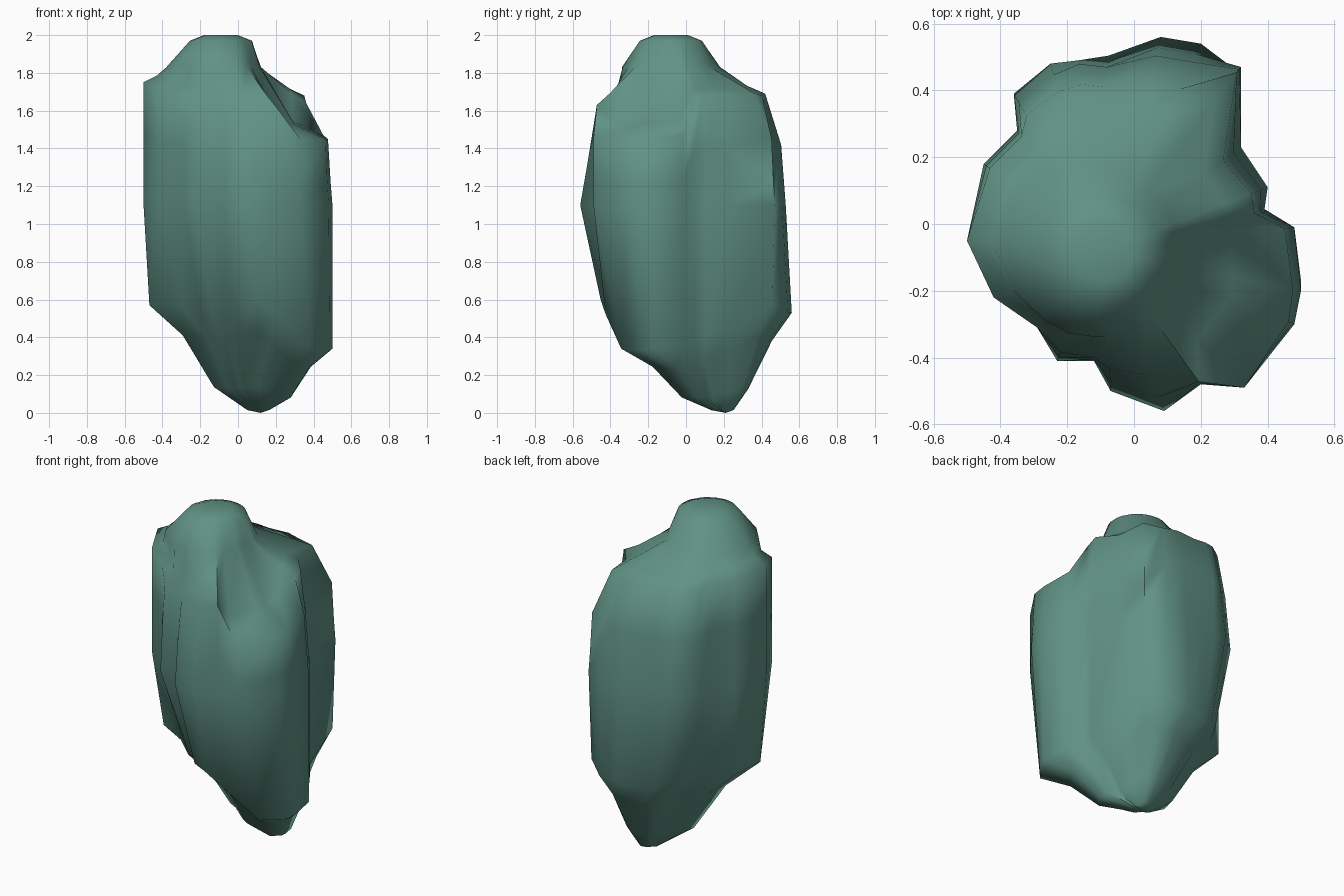
import bpy
import bmesh
from mathutils import Vector

cube = bpy.data.objects.get("Cube")
if cube:
    bpy.data.objects.remove(cube, do_unlink=True)

# Stone colour
stone = bpy.data.materials.new("grey green stone")
stone.use_nodes = True
colour = (0.12, 0.29, 0.235, 1)
stone.diffuse_color = colour
shader = stone.node_tree.nodes["Principled BSDF"]
shader.inputs["Base Color"].default_value = colour
shader.inputs["Roughness"].default_value = 0.9

# Widest outline, counter-clockwise:
# x, y, underside height, shoulder height, underside reach, shoulder reach
columns = [
    (.48, -.01, .35, 1.47, 1, .95), (.39, .04, .38, 1.64, 1, .94),
    (.40, .11, .4, 1.68, 1, .9), (.32, .23, .45, 1.68, 1, .87),
    (.32, .47, .57, 1.45, .95, .97), (.20, .54, .53, 1.68, 1, .78),
    (.08, .56, .53, 1.69, 1, .78), (-.08, .51, .5, 1.69, .98, .83),
    (-.17, .52, .52, 1.69, .9, .83), (-.25, .48, .55, 1.7, .85, .85),
    (-.36, .39, .57, 1.71, .82, .86), (-.35, .28, .56, 1.72, .92, .95),
    (-.45, .18, .57, 1.74, 1, .95), (-.50, -.05, .57, 1.75, .95, 1),
    (-.42, -.22, .56, 1.72, .77, 1), (-.29, -.31, .52, 1.69, .77, 1),
    (-.23, -.41, .56, 1.62, .75, .92), (-.12, -.41, .56, 1.6, .82, .97),
    (-.07, -.50, .58, 1.59, .81, .84), (.09, -.56, .6, 1.6, .86, .78),
    (.20, -.48, .52, 1.63, .92, .98), (.33, -.49, .34, 1.45, .7, 1),
    (.48, -.30, .33, 1.45, .75, .97), (.50, -.20, .34, 1.45, .85, .96),
]
foot = Vector((.12, .21))
crown = Vector((-.09, -.08))
heel = Vector((.5, 0))


def column_points(x, y, low, high, low_reach, top_reach):
    """Follow one facet of the rock from its foot to its crown."""
    edge = Vector((x, y))
    slab = x > .3 and y < 0
    base = (heel if slab else foot).lerp(edge, low_reach)
    dome = crown + (edge - crown).normalized()
    ledge = (.66, high + .08) if slab else (top_reach * .83, max(high + .035, 1.69))
    steps = [
        (foot, base, .12, .015),
        (foot, base, .42 - .14 * max(0, y), low * .24),
        (foot, base, .7, low * .72),
        (foot, base, 1, low),
        (crown, edge, .95 if y > .5 else 1, 1.1),
        (crown, edge, .6 + .4 * top_reach, high * .84),
        (crown, edge, top_reach, high),
        (crown, edge, *ledge),
        (crown, dome, .25 - .08 * x, 1.83),
        (crown, dome, .165, 1.97),
        (crown, dome, .09, 2),
    ]
    return [(*start.lerp(end, reach), z) for start, end, reach, z in steps]


# Rock body, lofted between neighbouring columns
bm = bmesh.new()
strips = [[bm.verts.new(p) for p in column_points(*c)] for c in columns]
pairs = list(zip(strips, strips[1:] + strips[:1]))
for left, right in pairs:
    for i in range(len(left) - 1):
        bm.faces.new((left[i], right[i], right[i + 1], left[i + 1]))

# Closed foot and crown
for end, centre, z in ((0, foot, 0), (-1, crown, 2)):
    tip = bm.verts.new((centre.x, centre.y, z))
    for left, right in pairs:
        bm.faces.new((left[end], right[end], tip))

bmesh.ops.recalc_face_normals(bm, faces=bm.faces)
mesh = bpy.data.meshes.new("rock")
bm.to_mesh(mesh)
bm.free()
mesh.materials.append(stone)
rock = bpy.data.objects.new("rock", mesh)
bpy.context.collection.objects.link(rock)

# Soft shading with only the hardest breaks kept
bpy.context.view_layer.objects.active = rock
rock.select_set(True)
bpy.ops.object.shade_smooth_by_angle(angle=1.2)
